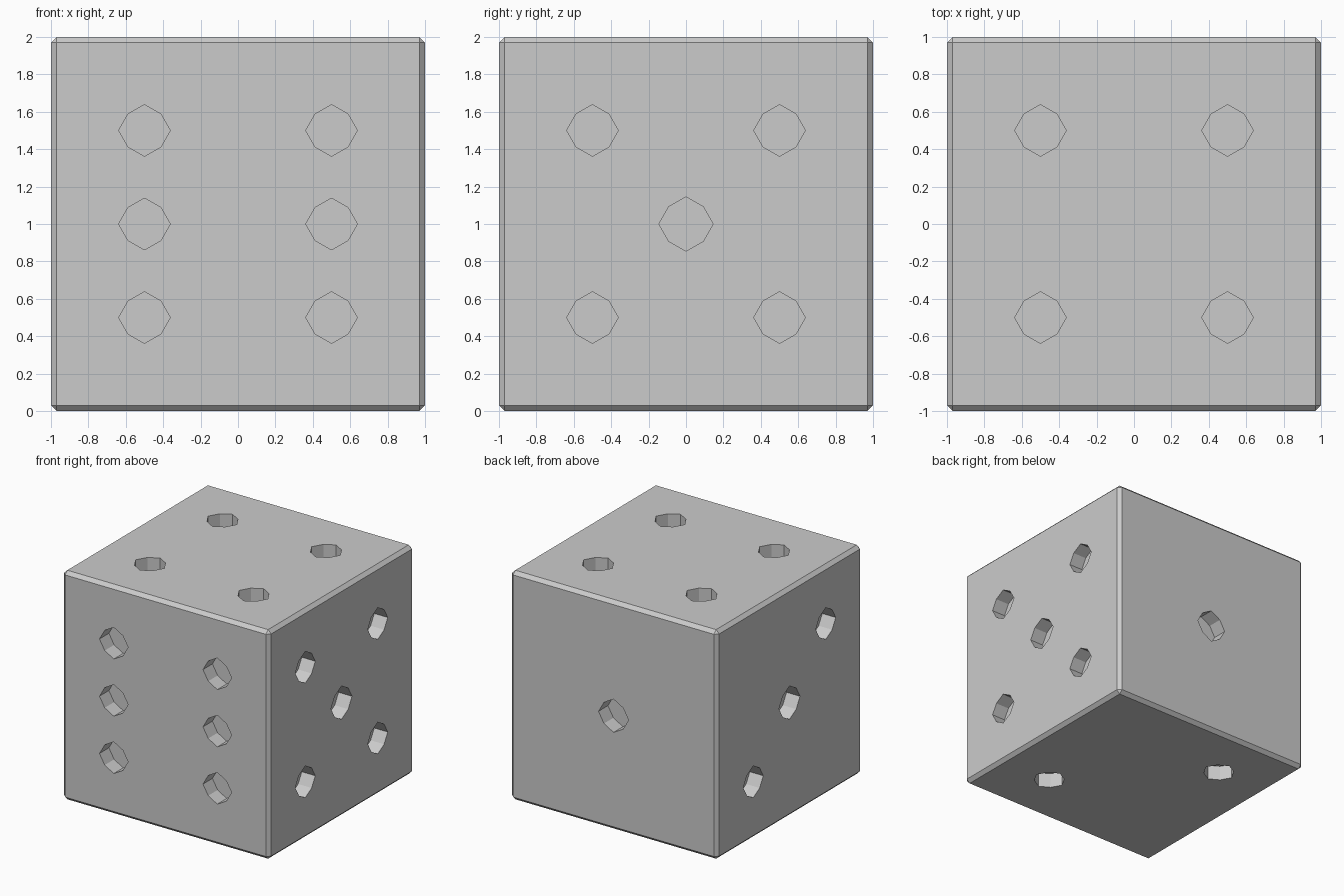
import bpy, bmesh, math
from mathutils import Vector

if "Cube" in bpy.data.objects:
    bpy.data.objects.remove(bpy.data.objects["Cube"])

EDGE = 0.03    # chamfer width
DEPTH = 0.13   # pip depth


def new_object(name, bm):
    bmesh.ops.recalc_face_normals(bm, faces=bm.faces)
    mesh = bpy.data.meshes.new(name)
    bm.to_mesh(mesh)
    bm.free()
    ob = bpy.data.objects.new(name, mesh)
    bpy.context.collection.objects.link(ob)
    return ob


def add_pip(bm, normal, u, v, a, b, radius):
    # eight-sided prism straddling the face, points on the face axes
    def loop(h):
        pts = []
        for i in range(8):
            r = radius if i % 2 == 0 else radius * 0.9
            t = i * math.pi / 4
            p = normal * h + u * (a + r * math.cos(t)) + v * (b + r * math.sin(t))
            pts.append(bm.verts.new(p + Vector((0, 0, 1))))
        return pts
    inner, outer = loop(1 - DEPTH), loop(1.1)
    bm.faces.new(inner[::-1])
    bm.faces.new(outer)
    for i in range(8):
        j = (i + 1) % 8
        bm.faces.new((inner[i], inner[j], outer[j], outer[i]))


# Chamfered cube body
bm = bmesh.new()
bmesh.ops.create_cube(bm, size=2)
bmesh.ops.translate(bm, verts=bm.verts, vec=(0, 0, 1))
bmesh.ops.bevel(bm, geom=bm.edges[:], offset=EDGE, segments=1,
                profile=0.5, affect='EDGES')
body = new_object("die_body", bm)

# Pip layout per face: normal, two in-face axes, pip centres
X, Y, Z = Vector((1, 0, 0)), Vector((0, 1, 0)), Vector((0, 0, 1))
h = 0.5
corners = [(-h, -h), (-h, h), (h, -h), (h, h)]
faces = [
    (-Y, X, Z, corners + [(-h, 0), (h, 0)]),        # six, front
    (X, Y, Z, corners + [(0, 0)]),                  # five, right
    (Z, X, Y, corners),                             # four, top
    (-X, Y, Z, [(-h, h), (0, 0), (h, -h)]),         # three, left
    (-Z, X, Y, [(h, -h), (-h, h)]),                 # two, bottom
    (Y, X, Z, [(0, 0)]),                            # one, back
]
bm = bmesh.new()
for normal, u, v, spots in faces:
    for a, b in spots:
        add_pip(bm, normal, u, v, a, b, 0.145 if (a, b) == (0, 0) else 0.138)
cutter = new_object("pip_cutter", bm)
cutter.hide_render = True
cutter.display_type = 'WIRE'

# Carve the pips
cut = body.modifiers.new("pips", 'BOOLEAN')
cut.operation = 'DIFFERENCE'
cut.solver = 'EXACT'
cut.object = cutter
